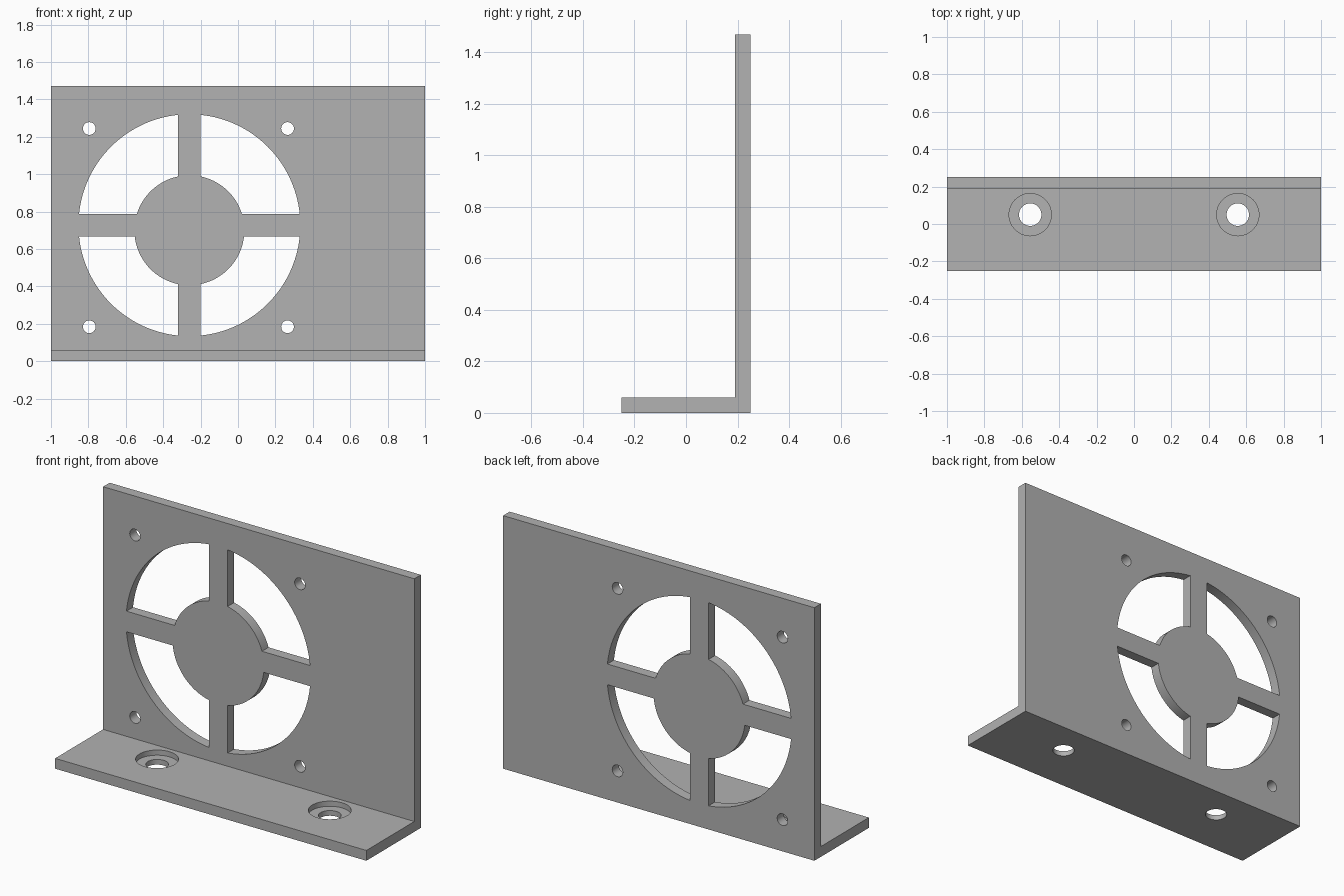
import bpy, bmesh
from math import sin, cos, asin, acos, pi, radians
from mathutils import Vector

if "Cube" in bpy.data.objects:
    bpy.data.objects.remove(bpy.data.objects["Cube"], do_unlink=True)

HEIGHT, THICK, HALF_DEPTH = 1.47, 0.06, 0.25
CX, CZ = -0.26, 0.727          # fan opening centre
RING_R, HUB_R, SPOKE = 0.593, 0.294, 0.06
HUB_DROP = 0.027               # hub sits slightly below the opening centre

grey = bpy.data.materials.new("plain grey")
grey.use_nodes = True
colour = (0.445, 0.445, 0.445, 1)
grey.diffuse_color = colour
grey.node_tree.nodes["Principled BSDF"].inputs["Base Color"].default_value = colour


def prism(name, points, sweep):
    """Extrude a closed 3D outline along the sweep vector."""
    bm = bmesh.new()
    face = bm.faces.new([bm.verts.new(p) for p in points])
    ext = bmesh.ops.extrude_face_region(bm, geom=[face])
    moved = [g for g in ext["geom"] if isinstance(g, bmesh.types.BMVert)]
    bmesh.ops.translate(bm, verts=moved, vec=Vector(sweep))
    bmesh.ops.recalc_face_normals(bm, faces=bm.faces)
    mesh = bpy.data.meshes.new(name)
    bm.to_mesh(mesh)
    bm.free()
    mesh.materials.append(grey)
    obj = bpy.data.objects.new(name, mesh)
    bpy.context.collection.objects.link(obj)
    return obj


def arc(cx, cy, r, start, end, steps):
    angles = [start + (end - start) * i / steps for i in range(steps + 1)]
    return [(cx + r * cos(a), cy + r * sin(a)) for a in angles]


def circle(cx, cy, r, steps=48):
    return arc(cx, cy, r, 0, 2 * pi, steps)[:-1]


# L-shaped bracket
inner = HALF_DEPTH - THICK
profile = [(-HALF_DEPTH, 0), (HALF_DEPTH, 0), (HALF_DEPTH, HEIGHT),
           (inner, HEIGHT), (inner, THICK), (-HALF_DEPTH, THICK)]
bracket = prism("fan_bracket", [(-1, y, z) for y, z in profile], (2, 0, 0))

cutters = []


def cut_wall(name, outline):
    points = [(x, inner - 0.05, z) for x, z in outline]
    cutters.append(prism(name, points, (0, THICK + 0.1, 0)))


# Four airflow openings between the spokes, and the four fan screw holes
for sx in (-1, 1):
    for sz in (-1, 1):
        a = asin(SPOKE / RING_R)
        outer = arc(0, 0, RING_R, a, pi / 2 - a, 32)
        drop = sz * HUB_DROP
        hub = arc(0, -drop, HUB_R, acos(SPOKE / HUB_R),
                  asin((SPOKE + drop) / HUB_R), 24)
        cut_wall("opening_cutter", [(CX + sx * x, CZ + sz * z) for x, z in outer + hub])
        cut_wall("screw_cutter", circle(-0.265 + sx * 0.53, 0.714 + sz * 0.53, 0.034, 32))

# Counterbored mounting holes in the foot
for x in (-0.555, 0.555):
    for r, low in ((0.113, THICK / 2), (0.06, -0.05)):
        points = [(px, py, low) for px, py in circle(x, 0.05, r)]
        cutters.append(prism("mount_cutter", points, (0, 0, 0.1 - low)))

for cutter in cutters:
    cutter.hide_render = True
    mod = bracket.modifiers.new("cut", "BOOLEAN")
    mod.operation, mod.solver, mod.object = "DIFFERENCE", "EXACT", cutter

# Bake the cuts and drop the cutters
bpy.context.view_layer.update()
depsgraph = bpy.context.evaluated_depsgraph_get()
result = bpy.data.meshes.new_from_object(bracket.evaluated_get(depsgraph))
bracket.modifiers.clear()
bracket.data = result
for cutter in cutters:
    bpy.data.objects.remove(cutter, do_unlink=True)

bpy.ops.object.select_all(action="DESELECT")
bracket.select_set(True)
bpy.context.view_layer.objects.active = bracket
bpy.ops.object.shade_smooth_by_angle(angle=radians(30))
